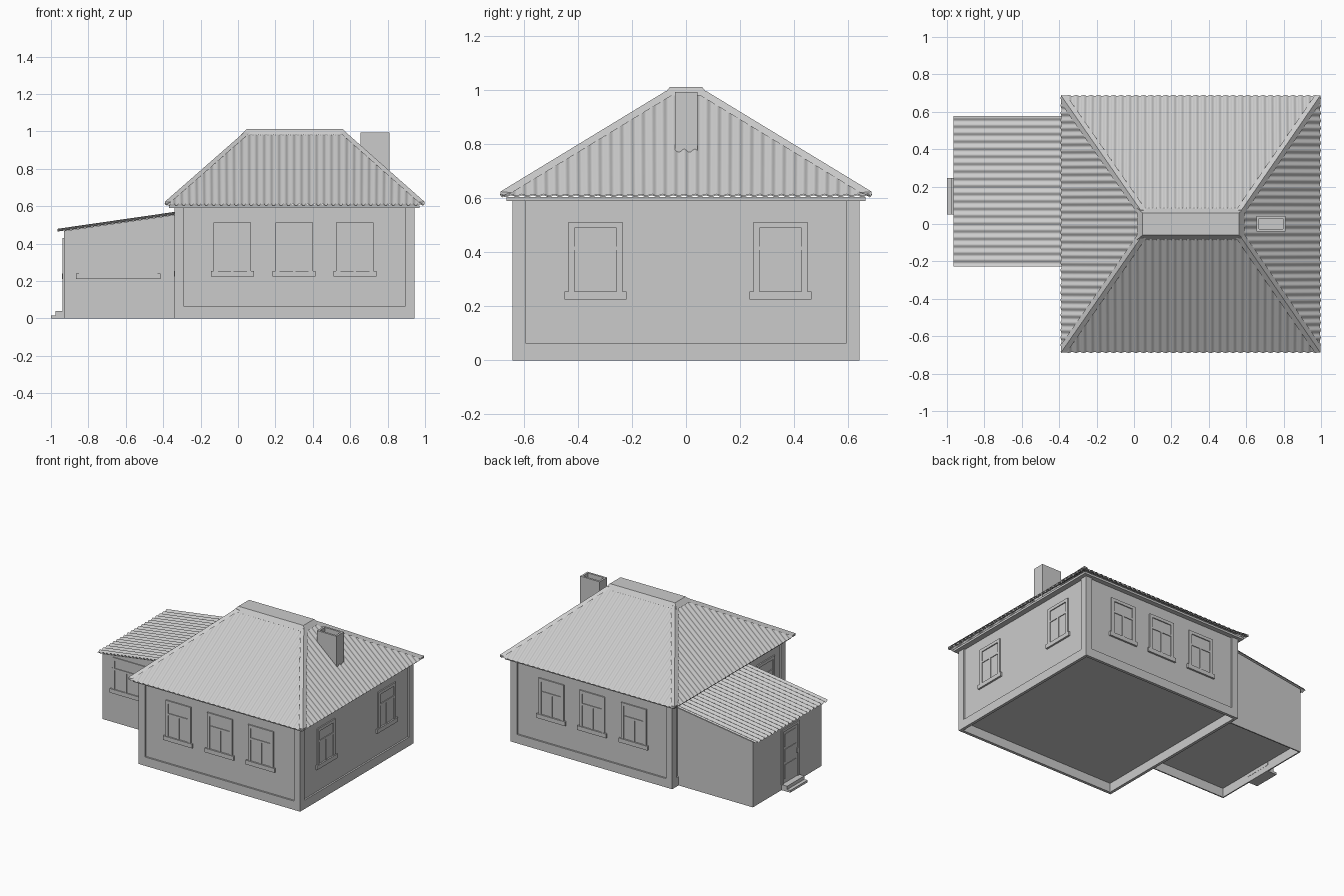
import bpy, bmesh, math
from mathutils import Vector, Matrix

if "Cube" in bpy.data.objects:
    bpy.data.objects.remove(bpy.data.objects["Cube"])


def finish(bm, name, smooth=False):
    if not smooth:
        bmesh.ops.recalc_face_normals(bm, faces=bm.faces)
    me = bpy.data.meshes.new(name)
    bm.to_mesh(me)
    bm.free()
    ob = bpy.data.objects.new(name, me)
    bpy.context.scene.collection.objects.link(ob)
    if smooth:
        bpy.ops.object.select_all(action='DESELECT')
        ob.select_set(True)
        bpy.context.view_layer.objects.active = ob
        bpy.ops.object.shade_smooth_by_angle(angle=math.radians(50))
    return ob


def add_box(bm, x0, x1, y0, y1, z0, z1):
    m = Matrix.Translation(((x0 + x1) / 2, (y0 + y1) / 2, (z0 + z1) / 2)) @ \
        Matrix.Diagonal((x1 - x0, y1 - y0, z1 - z0, 1))
    bmesh.ops.create_cube(bm, size=1, matrix=m)


def boxes(name, items, matrix=None):
    bm = bmesh.new()
    for b in items:
        add_box(bm, *b)
    if matrix:
        bm.transform(matrix)
    return finish(bm, name)


def hull(pts):
    bm = bmesh.new()
    for p in pts:
        bm.verts.new(p)
    bmesh.ops.convex_hull(bm, input=bm.verts)
    bmesh.ops.dissolve_limit(bm, angle_limit=0.01, verts=bm.verts, edges=bm.edges)
    bmesh.ops.recalc_face_normals(bm, faces=bm.faces)
    bm.normal_update()
    return bm


def recess(bm, up, rim, depth):
    """Hollow the top (up=1) or bottom (up=-1) face."""
    f = [f for f in bm.faces if f.normal.z * up > 0.99]
    bmesh.ops.inset_region(bm, faces=f, thickness=rim, depth=0)
    bmesh.ops.inset_region(bm, faces=f, thickness=0.0005, depth=-depth)


def corrugated(name, e0, e1, t0, t1, period=0.04, amp=0.0045):
    """Wavy sheet (upper and lower skin) filling the trapezoid eave e0-e1, top t0-t1."""
    e0, e1, t0, t1 = map(Vector, (e0, e1, t0, t1))
    d = e1 - e0
    length = d.length
    d.normalize()
    a, b = (t0 - e0).dot(d), (t1 - e0).dot(d)
    rise = (t0 - e0) - d * a
    n = d.cross(rise).normalized()
    flip = n.z < 0
    if flip:
        n = -n
    bm = bmesh.new()
    count = int(length / period * 8)
    for skin in (0, 1):
        prev = None
        for i in range(count + 1):
            u = 0.003 + (length - 0.006) * i / count
            t = min(1, u / a if a > 1e-4 else 1,
                    (length - u) / (length - b) if length - b > 1e-4 else 1)
            p = e0 + d * u + n * (amp * math.cos(2 * math.pi * u / period) - 0.006 * skin)
            cur = (bm.verts.new(p), bm.verts.new(p + rise * t))
            if prev:
                f = bm.faces.new((prev[0], cur[0], cur[1], prev[1]))
                if flip != bool(skin):
                    f.normal_flip()
            prev = cur
    finish(bm, name, True)


# main walls: recessed core open underneath
X0, X1, Y = -0.34, 0.943, 0.642
R = 0.012
bm = bmesh.new()
add_box(bm, X0 + R, X1 - R, -Y + R, Y - R, 0, 0.6)
bm.normal_update()
recess(bm, -1, 0.012, 0.065)
finish(bm, "house_walls")

# thin L-shaped corner boards and plinth boards
corner = []
for x in (X0, X1 - 0.05):
    for y in (-Y, Y - 0.05):
        yo = -Y if y < 0 else Y - R
        xo = X0 if x < 0 else X1 - R
        corner += [(x, x + 0.05, yo, yo + R, 0, 0.6), (xo, xo + R, y, y + 0.05, 0, 0.6)]
boxes("corner_boards", corner)
boxes("plinth", [(X0, X1, -Y, -Y + R, 0, 0.063), (X0, X1, Y - R, Y, 0, 0.063),
                 (X0, X0 + R, -Y, Y, 0, 0.063), (X1 - R, X1, -Y, Y, 0, 0.063)])
boxes("soffit", [(X0 - 0.028, X1 + 0.028, -Y - 0.022, Y + 0.022, 0.59, 0.605)])

# hipped roof slopes
ex0, ex1, ey, ez = -0.39, 0.996, 0.687, 0.612
tx0, tx1, ty, tz = 0.035, 0.575, 0.075, 0.984
for s, nm in ((-1, "front"), (1, "back")):
    corrugated("roof_" + nm, (ex0, s * ey, ez), (ex1, s * ey, ez),
               (tx0, s * ty, tz), (tx1, s * ty, tz))
for e, t, nm in ((ex0, tx0, "left"), (ex1, tx1, "right")):
    corrugated("roof_" + nm, (e, -ey, ez), (e, ey, ez), (t, -ty, tz), (t, ty, tz))

# hip caps and ridge cap
for e, t, sx in ((ex0, tx0, 1), (ex1, tx1, -1)):
    for sy in (-1, 1):
        pts = []
        for p in (Vector((e, sy * ey, ez)), Vector((t, sy * ty, tz))):
            pts += [p + Vector((0, 0, 0.013)), p + Vector((sx * 0.03, 0, 0.009)),
                    p + Vector((0, -sy * 0.042, 0.009)), p - Vector((0, 0, 0.004))]
        finish(hull(pts), "hip_cap")
finish(hull([(x, y, 0.98) for x in (0.015, 0.59) for y in (-0.085, 0.085)] +
            [(x, y, 1.012) for x in (0.045, 0.562) for y in (-0.06, 0.06)]), "ridge_cap")

# chimney
bm = bmesh.new()
add_box(bm, 0.655, 0.81, -0.04, 0.043, 0.7, 0.993)
bm.normal_update()
recess(bm, 1, 0.02, 0.05)
finish(bm, "chimney")

# porch body and lean-to roof
bm = hull([(x, y, z) for y in (-0.21, 0.57)
           for x, z in ((-0.93, 0), (-0.93, 0.468), (-0.33, 0.555), (-0.33, 0))])
recess(bm, -1, 0.012, 0.065)
finish(bm, "porch_walls")
corrugated("porch_roof", (-0.965, -0.23, 0.475), (-0.965, 0.58, 0.475),
           (-0.335, -0.23, 0.566), (-0.335, 0.58, 0.566))


# windows: drawn in a local wall plane facing -y, then turned onto each wall
def window(cx, cy, turn, w=0.2, z0=0.225, z1=0.513, mullions=(0.0,), tr=0.415, proud=0.009):
    h, c = w / 2, 0.022
    parts = [(-h, -h + c, -proud, 0.01, z0, z1), (h - c, h, -proud, 0.01, z0, z1),
             (-h, h, -proud, 0.01, z1 - c, z1),
             (-h - 0.015, h + 0.015, -proud - 0.004, 0.01, z0, z0 + 0.03),
             (-h, h, -0.007, 0.01, tr - 0.007, tr + 0.007),
             (-h, h, -0.002, 0.01, z0, z1)]
    parts += [(m - 0.007, m + 0.007, -0.007, 0.01, z0, tr) for m in mullions]
    boxes("window", parts,
          Matrix.Translation((cx, cy, 0)) @ Matrix.Rotation(math.radians(turn), 4, 'Z'))


for x in (-0.03, 0.30, 0.625):
    window(x, -Y + R, 0)
    window(x, Y - R, 180)
for y in (-0.335, 0.35):
    window(X1 - R, y, 90)
window(X0 + R, -0.43, -90)
window(-0.64, -0.21, 0, w=0.42, z0=0.21, z1=0.468, mullions=(-0.1, 0.1), tr=0.385, proud=0.006)

# porch door with panels, and entrance steps
dm = Matrix.Translation((-0.93, 0.15, 0)) @ Matrix.Rotation(math.radians(-90), 4, 'Z')
boxes("door", [(-0.1, -0.082, -0.008, 0.01, 0.04, 0.43), (0.082, 0.1, -0.008, 0.01, 0.04, 0.43),
               (-0.1, 0.1, -0.008, 0.01, 0.412, 0.43), (-0.1, 0.1, -0.002, 0.01, 0.04, 0.43),
               (-0.065, 0.065, -0.005, 0.01, 0.07, 0.17),
               (-0.065, 0.065, -0.005, 0.01, 0.19, 0.28),
               (-0.065, 0.065, -0.005, 0.01, 0.30, 0.39),
               (0.066, 0.076, -0.012, 0.01, 0.21, 0.24)], dm)
boxes("steps", [(-1.0, -0.925, 0.05, 0.245, 0, 0.016), (-0.975, -0.925, 0.05, 0.245, 0, 0.04)])
